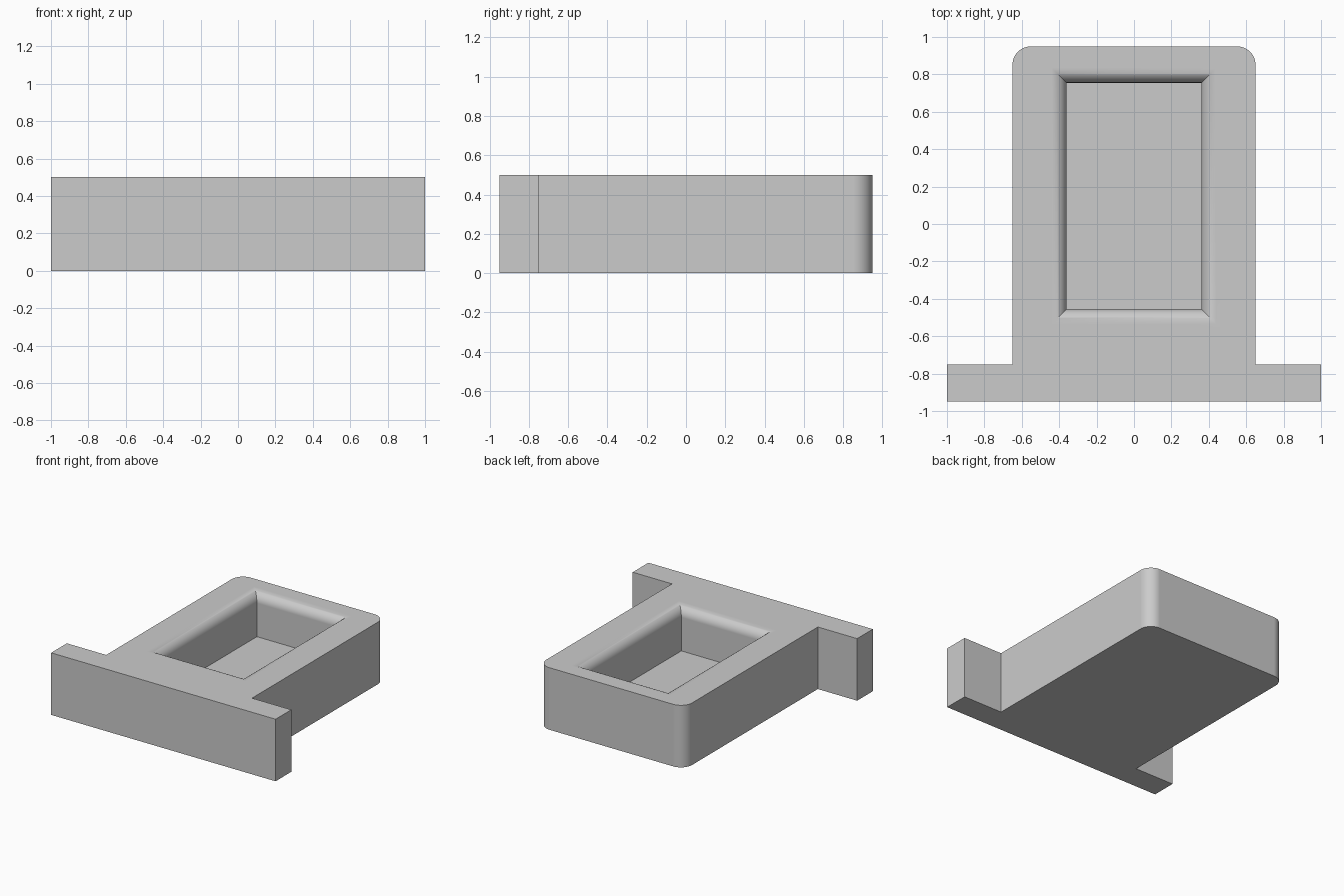
import bpy
import bmesh
from math import sin, cos, pi, radians

cube = bpy.data.objects.get("Cube")
if cube:
    bpy.data.objects.remove(cube, do_unlink=True)

HEIGHT, FLOOR = 0.5, 0.15
CORNER, LIP, STEPS = 0.1, 0.08, 12
POCKET_X, POCKET_Y, POCKET_MID = 0.36, 0.605, 0.15

grey = bpy.data.materials.new("light grey")
grey.use_nodes = True
grey.diffuse_color = (0.6, 0.6, 0.6, 1)
grey.node_tree.nodes["Principled BSDF"].inputs["Base Color"].default_value = grey.diffuse_color


def ring(bm, points, z):
    return [bm.verts.new((x, y, z)) for x, y in points]


def bridge(bm, a, b):
    for i in range(len(a)):
        j = (i + 1) % len(a)
        bm.faces.new((a[i], a[j], b[j], b[i]))


def loop_edges(bm, loop):
    return [bm.edges.get((v, loop[i - 1])) for i, v in enumerate(loop)]


# T-shaped outline: wide front flange, body with rounded back corners
right_half = [(1, -0.95), (1, -0.75), (0.65, -0.75)]
for i in range(STEPS + 1):
    a = i / STEPS * pi / 2
    right_half.append((0.65 - CORNER + CORNER * cos(a), 0.95 - CORNER + CORNER * sin(a)))
outline = right_half + [(-x, y) for x, y in reversed(right_half)]

bm = bmesh.new()
bottom = ring(bm, outline, 0)
top = ring(bm, outline, HEIGHT)
bm.faces.new(list(reversed(bottom)))
bridge(bm, bottom, top)

# Pocket with a rounded lip, straight walls and a flat floor
levels = []
for i in range(STEPS + 1):
    a = i / STEPS * pi / 2
    levels.append((LIP * (1 - sin(a)), HEIGHT - LIP * (1 - cos(a))))
levels.append((0, FLOOR))
rings = []
for grow, z in levels:
    w, d = POCKET_X + grow, POCKET_Y + grow
    corners = [(sx * w, POCKET_MID + sy * d) for sx, sy in ((-1, -1), (1, -1), (1, 1), (-1, 1))]
    rings.append(ring(bm, corners, z))
for upper, lower in zip(rings, rings[1:]):
    bridge(bm, upper, lower)
bm.faces.new(rings[-1])

# Top surface around the pocket
bmesh.ops.triangle_fill(bm, use_beauty=True, normal=(0, 0, 1),
                        edges=loop_edges(bm, top) + loop_edges(bm, rings[0]))
bmesh.ops.recalc_face_normals(bm, faces=bm.faces)

mesh = bpy.data.meshes.new("flanged_tray")
bm.to_mesh(mesh)
bm.free()
mesh.materials.append(grey)
tray = bpy.data.objects.new("flanged_tray", mesh)
bpy.context.collection.objects.link(tray)

# Smooth the fillets while keeping crisp edges and flat faces
bpy.ops.object.select_all(action="DESELECT")
tray.select_set(True)
bpy.context.view_layer.objects.active = tray
bpy.ops.object.shade_smooth_by_angle(angle=radians(30))
weighted = tray.modifiers.new("flat_face_normals", "WEIGHTED_NORMAL")
weighted.keep_sharp = True
